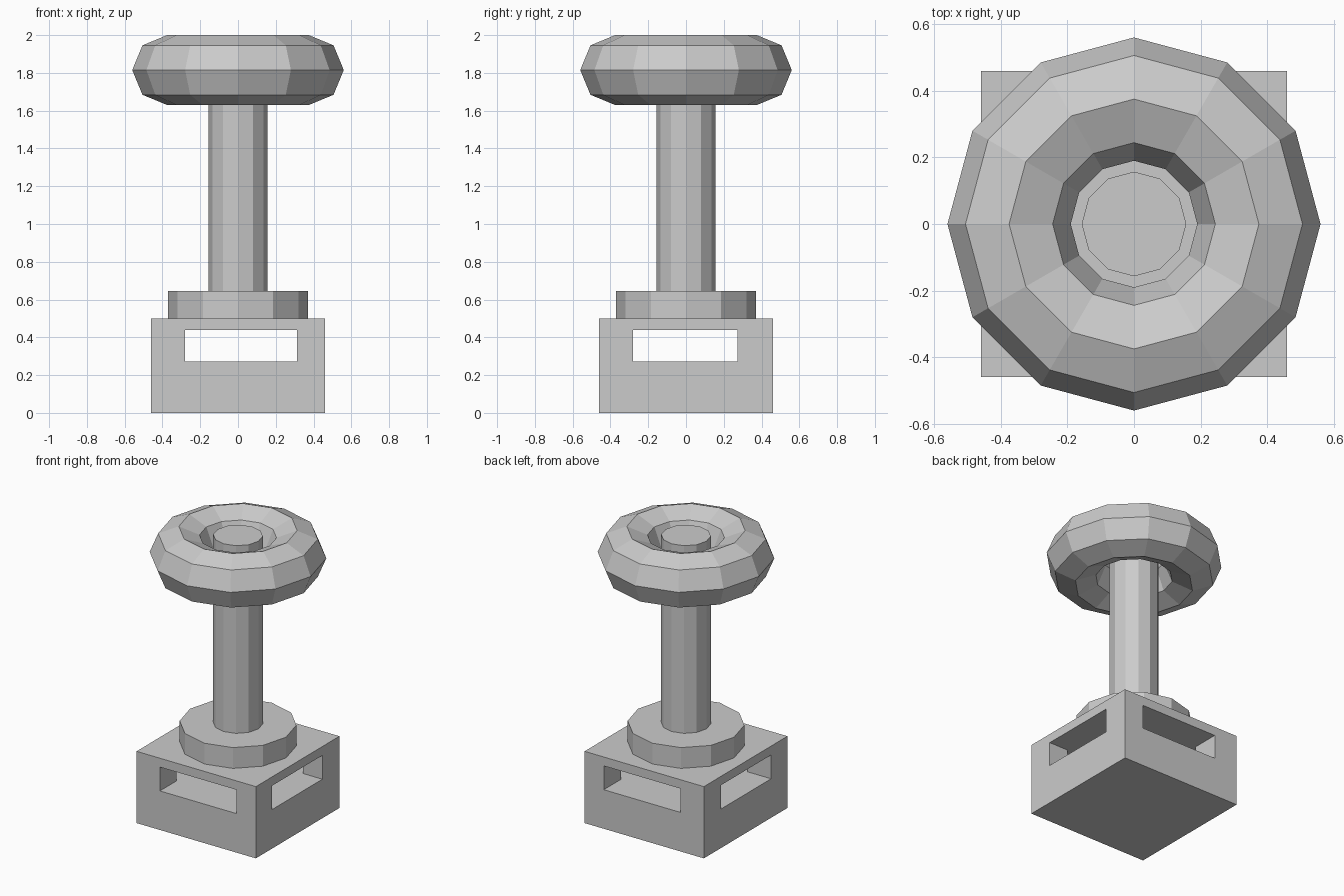
import bpy

if "Cube" in bpy.data.objects:
    bpy.data.objects.remove(bpy.data.objects["Cube"])


def box(name, x, y, z):
    """Box from (min, max) ranges on each axis."""
    bpy.ops.mesh.primitive_cube_add(size=1, location=[sum(r) / 2 for r in (x, y, z)])
    ob = bpy.context.object
    ob.name = name
    ob.scale = [r[1] - r[0] for r in (x, y, z)]
    bpy.ops.object.transform_apply(location=True, rotation=False, scale=True)
    return ob


def cylinder(name, radius, z0, z1):
    """Upright 12-sided cylinder with corners on the axes."""
    bpy.ops.mesh.primitive_cylinder_add(vertices=12, radius=radius, depth=z1 - z0,
                                        location=(0, 0, (z0 + z1) / 2))
    bpy.context.object.name = name


# Base block with two crossing slots
base = box("base_block", (-0.46, 0.46), (-0.46, 0.46), (0, 0.5))
slots = [
    box("slot_cutter_front", (-0.28, 0.312), (-0.6, 0.6), (0.272, 0.438)),
    box("slot_cutter_side", (-0.6, 0.6), (-0.28, 0.272), (0.272, 0.438)),
]
for cutter in slots:
    mod = base.modifiers.new(cutter.name, 'BOOLEAN')
    mod.operation = 'DIFFERENCE'
    mod.solver = 'EXACT'
    mod.object = cutter
    bpy.context.view_layer.objects.active = base
    bpy.ops.object.modifier_apply(modifier=mod.name)
for cutter in slots:
    bpy.data.objects.remove(cutter)

# Collar and shaft
cylinder("collar", 0.37, 0.5, 0.645)
cylinder("shaft", 0.157, 0.5, 1.953)

# Ring around the shaft top
bpy.ops.mesh.primitive_torus_add(major_segments=12, minor_segments=8, major_radius=0.375,
                                 minor_radius=0.185, location=(0, 0, 1.815))
ring = bpy.context.object
ring.name = "top_ring"
ring.data.shade_flat()
